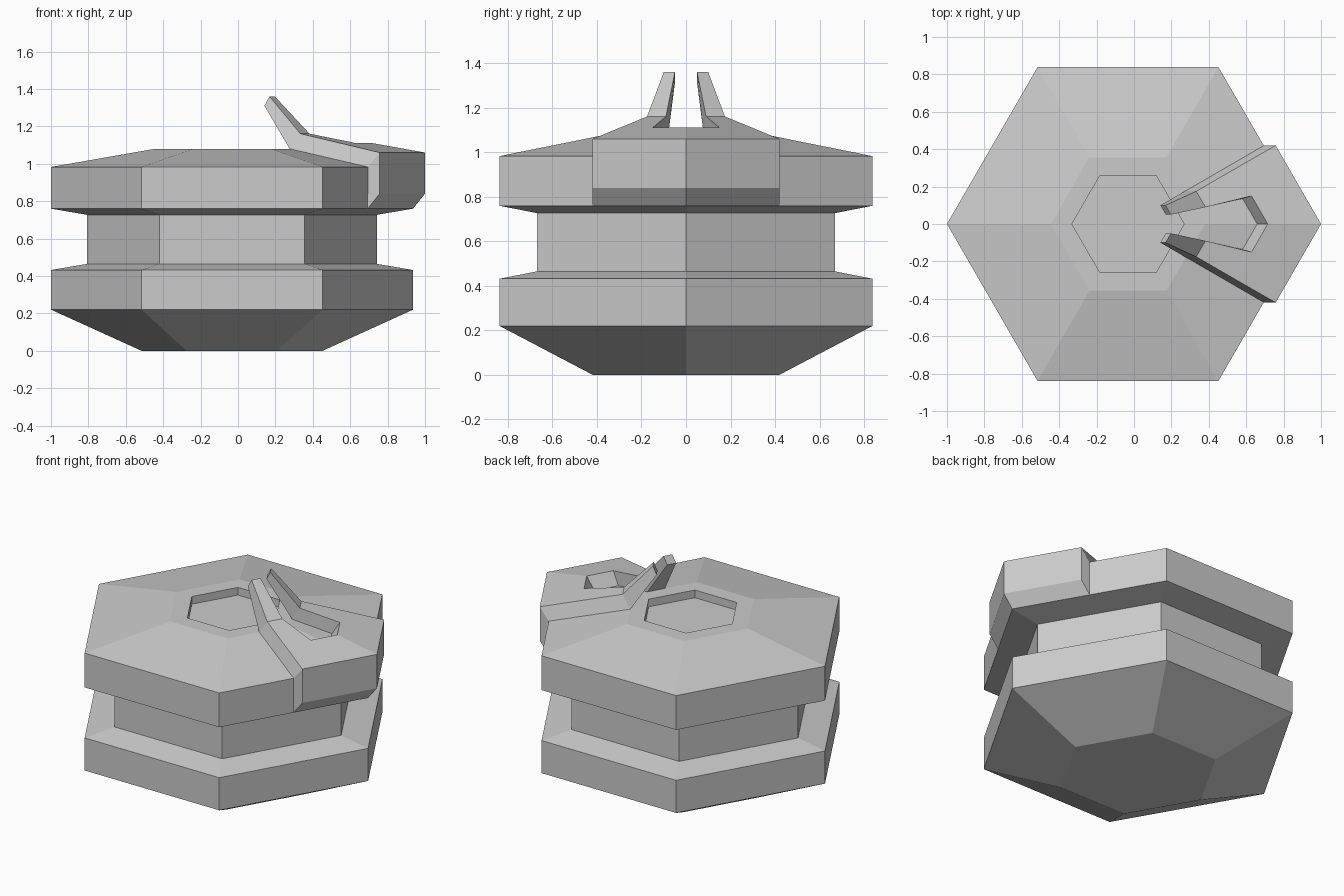
import bpy, bmesh, math

if "Cube" in bpy.data.objects:
    bpy.data.objects.remove(bpy.data.objects["Cube"])

CX = -0.032  # centre of the hexagonal body


def make_object(name, bm):
    bmesh.ops.recalc_face_normals(bm, faces=bm.faces)
    mesh = bpy.data.meshes.new(name)
    bm.to_mesh(mesh)
    bm.free()
    obj = bpy.data.objects.new(name, mesh)
    obj.location.x = CX
    bpy.context.collection.objects.link(obj)
    return obj


# Hexagonal body: (corner radius, height) profile lofted through six-sided rings,
# ending in the shallow recess of the lid
profile = [(0.484, 0), (0.968, 0.22), (0.968, 0.432), (0.774, 0.465),
           (0.774, 0.727), (0.968, 0.76), (0.968, 0.983), (0.412, 1.08),
           (0.30, 1.08), (0.30, 1.03)]
bm = bmesh.new()
rings = [[bm.verts.new((r * math.cos(i * math.pi / 3), r * math.sin(i * math.pi / 3), z))
          for i in range(6)] for r, z in profile]
for a, b in zip(rings, rings[1:]):
    for i in range(6):
        j = (i + 1) % 6
        bm.faces.new((a[i], a[j], b[j], b[i]))
bm.faces.new(rings[0])
bm.faces.new(rings[-1])
make_object("hexagonal_body", bm)

# Forked clasp, modelled as one half and mirrored across y.
# Each point is (hex radius, y, z); the hex radius is measured along +x.
bm = bmesh.new()


def pt(rho, y, z):
    return bm.verts.new((rho - y / math.sqrt(3), y, z))


# Arm stations: outer top, inner top, inner bottom, outer bottom
tip, bend, hole = [
    [pt(rt, yo, zt), pt(rt, yi, zt), pt(rb, yib, zb), pt(rb, rb * 0.433, zb)]
    for rt, zt, yo, yi, rb, zb, yib in (
        (0.258, 1.36, 0.10, 0.05, 0.231, 1.31, 0.05),
        (0.466, 1.161, 0.175, 0.09, 0.412, 1.078, 0.08),
        (0.747, 1.111, 0.297, 0.15, 0.69, 1.03, 0.135))]
for a, b in ((tip, bend), (bend, hole)):
    for i in ((0, 1, 3) if a is bend else range(4)):
        j = (i + 1) % 4
        bm.faces.new((a[i], a[j], b[j], b[i]))
bm.faces.new(tip)

# Front plate wrapping over the rim: end wall of the opening, top, front, lower bevel
mid_top, mid_floor = pt(0.747, 0, 1.111), pt(0.69, 0, 1.03)
rim = [(1.032, 1.06), (1.032, 0.84), (0.968, 0.76)]
outer = [pt(r, 0.42, z) for r, z in rim]
mid = [pt(r, 0, z) for r, z in rim]
shoulder = pt(0.968, 0.419, 0.983)
bm.faces.new((hole[1], mid_top, mid_floor, hole[2]))
bm.faces.new((hole[0], hole[1], mid_top, mid[0], outer[0]))
for i in range(2):
    bm.faces.new((outer[i], mid[i], mid[i + 1], outer[i + 1]))
bm.faces.new((hole[0], outer[0], shoulder, hole[3]))
bm.faces.new((outer[0], outer[1], outer[2], shoulder))

clasp = make_object("forked_clasp", bm)
mirror = clasp.modifiers.new("Mirror", 'MIRROR')
mirror.use_axis = (False, True, False)
mirror.use_clip = True
